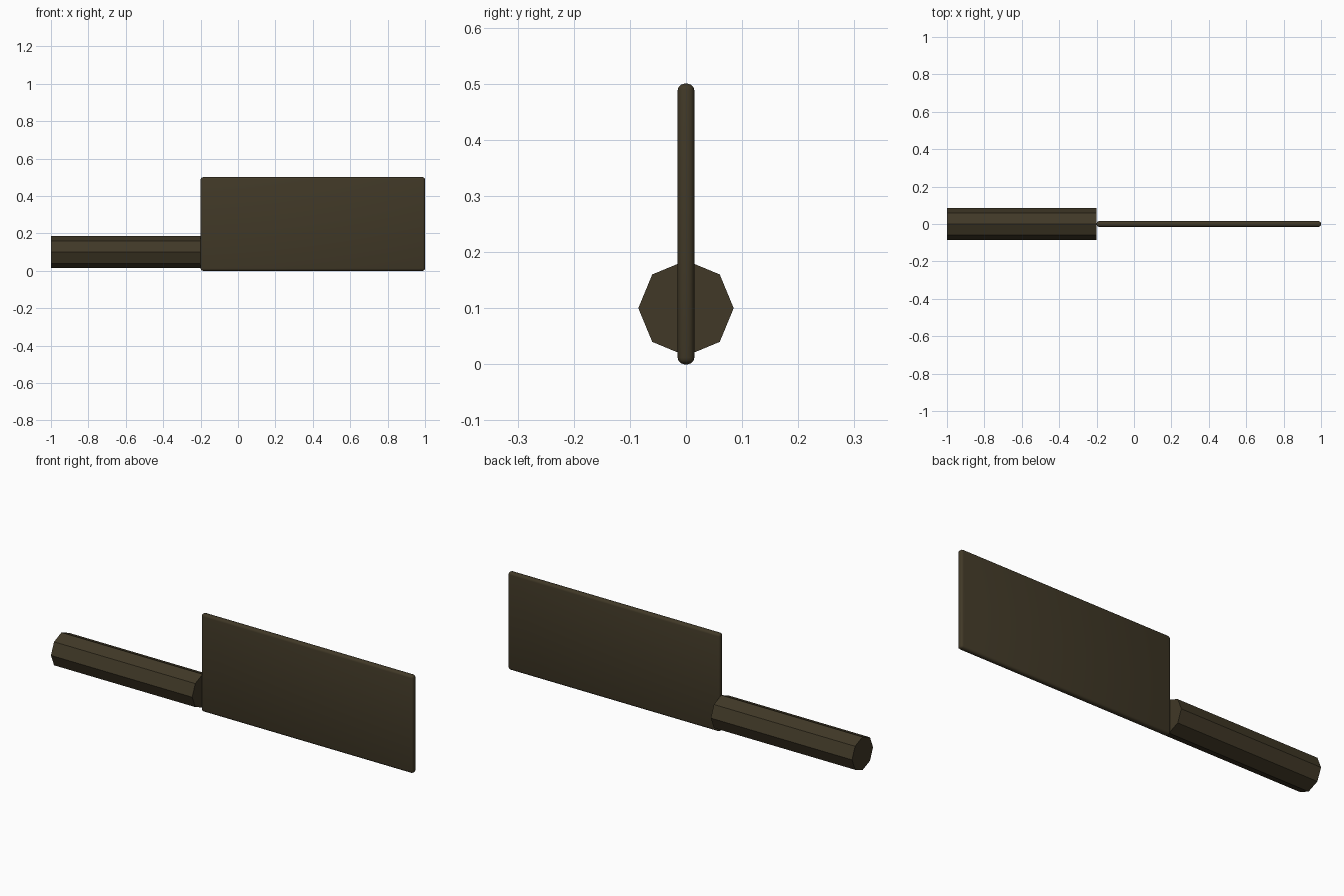
import bpy
import math

cube = bpy.data.objects.get("Cube")
if cube:
    bpy.data.objects.remove(cube, do_unlink=True)

# Single dark brown material
brown = bpy.data.materials.new("dark_brown")
brown.use_nodes = True
colour = (0.052, 0.040, 0.020, 1.0)
brown.diffuse_color = colour
brown.node_tree.nodes["Principled BSDF"].inputs["Base Color"].default_value = colour

# Blade: thin slab with rounded edges
bpy.ops.mesh.primitive_cube_add(size=1, location=(0.4, 0, 0.25))
blade = bpy.context.object
blade.name = "blade"
blade.scale = (1.2, 0.03, 0.5)
bpy.ops.object.transform_apply(location=False, rotation=False, scale=True)
bevel = blade.modifiers.new("rounded_edges", "BEVEL")
bevel.width = 0.012
bevel.segments = 3
blade.data.materials.append(brown)
bpy.ops.object.shade_smooth()

# Handle: flat-sided octagonal bar along x
bpy.ops.mesh.primitive_cylinder_add(
    vertices=8, radius=0.085, depth=0.8,
    location=(-0.6, 0, 0.1), rotation=(0, math.pi / 2, 0))
handle = bpy.context.object
handle.name = "handle"
bpy.ops.object.transform_apply(location=False, rotation=True, scale=False)
handle.data.materials.append(brown)
